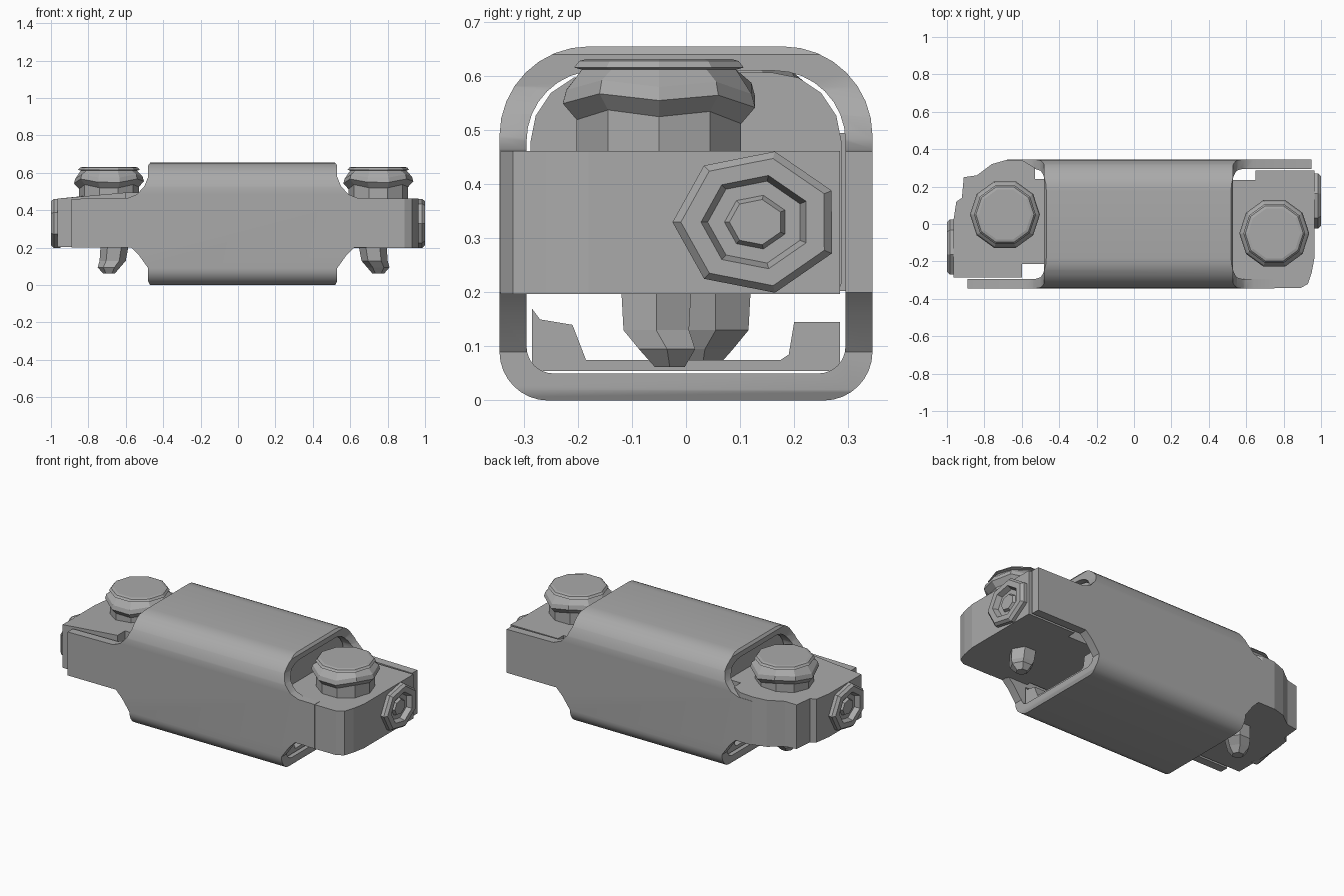
import bpy, bmesh
from math import pi, sin, cos
from mathutils import Vector

cube = bpy.data.objects.get("Cube")
if cube:
    bpy.data.objects.remove(cube, do_unlink=True)

grey = bpy.data.materials.new("mid_grey")
grey.use_nodes = True
grey.diffuse_color = (0.4, 0.4, 0.4, 1)
grey.node_tree.nodes["Principled BSDF"].inputs["Base Color"].default_value = grey.diffuse_color


def finish(bm, name):
    bmesh.ops.recalc_face_normals(bm, faces=bm.faces)
    mesh = bpy.data.meshes.new(name)
    bm.to_mesh(mesh)
    bm.free()
    mesh.materials.append(grey)
    ob = bpy.data.objects.new(name, mesh)
    bpy.context.collection.objects.link(ob)
    return ob


def activate(ob):
    bpy.ops.object.select_all(action='DESELECT')
    ob.select_set(True)
    bpy.context.view_layer.objects.active = ob


def prism(name, outline, axis, low, high):
    """Extrude a 2D outline along the axis; the outline uses the other two axes in order."""
    bm = bmesh.new()

    def place(p, depth):
        co = list(p)
        co.insert(axis, depth)
        return bm.verts.new(co)

    a = [place(p, low) for p in outline]
    b = [place(p, high) for p in outline]
    bm.faces.new(a)
    bm.faces.new(b[::-1])
    for i in range(len(a)):
        j = (i + 1) % len(a)
        bm.faces.new((a[i], a[j], b[j], b[i]))
    return finish(bm, name)


def loft(name, rings):
    bm = bmesh.new()
    loops = [[bm.verts.new(p) for p in ring] for ring in rings]
    for a, b in zip(loops, loops[1:]):
        for i in range(len(a)):
            j = (i + 1) % len(a)
            bm.faces.new((a[i], a[j], b[j], b[i]))
    bm.faces.new(loops[0])
    bm.faces.new(loops[-1][::-1])
    return finish(bm, name)


def boolean(ob, cutter, operation):
    mod = ob.modifiers.new(operation, 'BOOLEAN')
    mod.operation, mod.object, mod.solver = operation, cutter, 'EXACT'
    activate(ob)
    bpy.ops.object.modifier_apply(modifier=mod.name)
    bpy.data.objects.remove(cutter, do_unlink=True)


def rounded(w, low, high, r_low, r_high, steps=8):
    pts = []
    corners = [(w - r_high, high - r_high, r_high), (r_high - w, high - r_high, r_high),
               (r_low - w, low + r_low, r_low), (w - r_low, low + r_low, r_low)]
    for k, (cy, cz, r) in enumerate(corners):
        for s in range(steps + 1):
            t = (k + s / steps) * pi / 2
            pts.append((cy + r * cos(t), cz + r * sin(t)))
    return pts


# Outer sleeve: rounded tube trimmed by a side profile and a plan
sleeve = prism("sleeve", rounded(0.345, 0, 0.655, 0.09, 0.165), 0, -1, 1)
boolean(sleeve, prism("bore", rounded(0.295, 0.05, 0.61, 0.05, 0.13), 0, -1.1, 1.1), 'DIFFERENCE')
side = [(0.515, 0.66), (0.53, 0.64), (0.53, 0.58), (0.55, 0.53), (0.59, 0.485), (0.64, 0.465), (1, 0.46),
        (1, 0.2), (0.62, 0.2), (0.58, 0.16), (0.53, 0.09), (0.53, 0.02), (0.515, -0.01)]
mirrored = [(0.05 - x, z) for x, z in reversed(side)]
boolean(sleeve, prism("trim_side", side + mirrored, 1, -0.5, 0.5), 'INTERSECT')
plan = [(0.95, 0.4), (0.95, 0), (0.75, 0), (0.75, -0.4), (-0.89, -0.4), (-0.89, 0), (-0.68, 0), (-0.68, 0.4)]
boolean(sleeve, prism("trim_plan", plan, 2, -0.1, 0.8), 'INTERSECT')
activate(sleeve)
bpy.ops.object.shade_smooth_by_angle(angle=0.6)

# Inner core and floor tray with ledges
prism("inner_core", rounded(0.288, 0.2, 0.607, 0.02, 0.13, 4), 0, -0.45, 0.5)
tray = [(-0.285, 0.055), (0.285, 0.055), (0.285, 0.145), (0.2, 0.145), (0.19, 0.085), (0.175, 0.075),
        (-0.185, 0.075), (-0.21, 0.14), (-0.27, 0.15), (-0.285, 0.17)]
prism("floor_tray", tray, 0, -0.46, 0.51)

# End blocks with one rounded corner
right_plan = [(0.49, -0.3), (0.6, -0.3), (0.7, -0.343), (0.89, -0.343), (0.93, -0.32), (0.95, -0.26), (0.965, -0.18),
              (0.965, 0.285), (0.65, 0.285), (0.65, 0.235), (0.49, 0.235)]
left_plan = [(-0.44, 0.24), (-0.53, 0.24), (-0.53, 0.3), (-0.6, 0.343), (-0.68, 0.343), (-0.76, 0.32),
             (-0.84, 0.26), (-0.91, 0.25), (-0.92, 0.14), (-0.95, 0.12), (-0.965, 0.02),
             (-0.965, -0.285), (-0.6, -0.285), (-0.6, -0.215), (-0.44, -0.215)]
prism("right_end_block", right_plan, 2, 0.197, 0.462)
left_block = prism("left_end_block", left_plan, 2, 0.203, 0.462)
for v in left_block.data.vertices:
    if v.co.z > 0.4:
        v.co.z += max(0, 0.04 * (v.co.x + 0.965) / 0.4)
        v.co.z = min(v.co.z, 0.495)

# Faceted knobs, tapered pegs and ringed sockets
knob_profile = [(0.16, 0.44), (0.16, 0.525), (0.187, 0.555), (0.18, 0.58), (0.15, 0.612),
                (0.165, 0.616), (0.155, 0.628), (0.14, 0.632)]
SIDES = 10
for name, sign, kx, ky in (("right", 1, 0.75, -0.05), ("left", -1, -0.69, 0.05)):
    rings = []
    for k, (r, z) in enumerate(knob_profile):
        wave = 0.013 if k in (1, 2, 3) else 0
        rings.append([(kx + r * cos(i * 2 * pi / SIDES), ky + r * sin(i * 2 * pi / SIDES),
                       z + wave * sin(2.3 * i)) for i in range(SIDES)])
    loft(name + "_knob", rings)

    peg = []
    for dx, dy, z, r in ((-0.03, 0, 0.21, 0.075), (-0.02, 0, 0.13, 0.07), (0, 0.02, 0.095, 0.06), (0, 0.025, 0.062, 0.032)):
        peg.append([(kx + sign * dx + r * cos(i * pi / 3), ky + sign * (dy - 0.005) + r * sin(i * pi / 3), z)
                    for i in range(6)])
    loft(name + "_peg", peg)

    socket = []
    for x, scale in ((0.95, 1), (0.985, 1), (1, 0.9), (1, 0.66), (0.97, 0.58), (0.97, 0.38), (0.985, 0.32)):
        socket.append([(sign * x, sign * (0.13 + 0.155 * scale * cos(i * 2 * pi / 7 + 0.45)),
                        0.33 + 0.134 * scale * sin(i * 2 * pi / 7 + 0.45)) for i in range(7)])
    loft(name + "_socket", socket)
